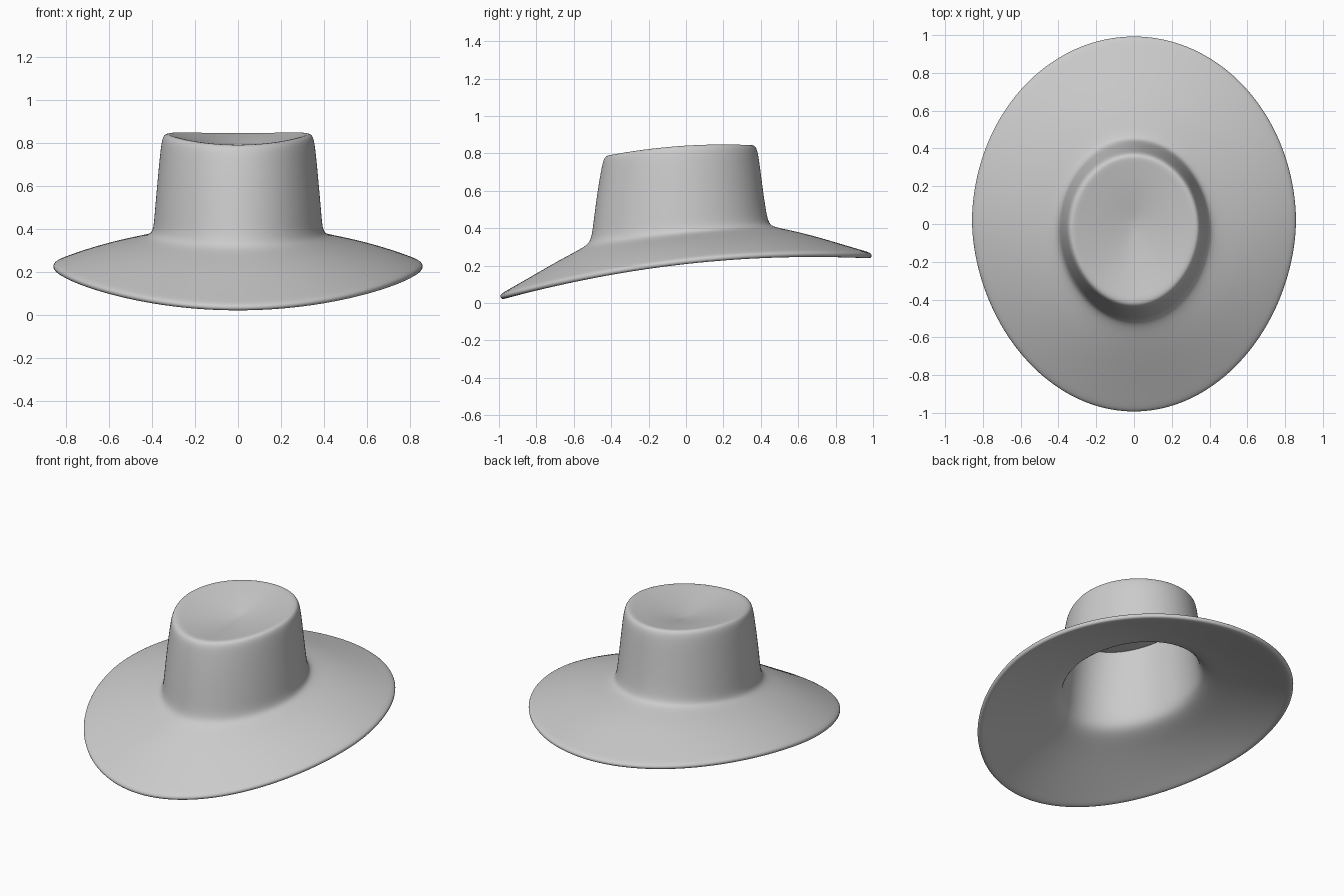
import bpy
import bmesh
from math import sin, cos, pi

cube = bpy.data.objects.get("Cube")
if cube:
    bpy.data.objects.remove(cube, do_unlink=True)

SEGMENTS = 48

# Each ring: half width, front y, back y, then height at front, side and back
crown_top = [
    (.10, -.13, .10, .765, .785, .79),
    (.20, -.26, .22, .775, .81, .82),
    (.29, -.37, .325, .787, .832, .84),
    (.33, -.415, .36, .793, .844, .848),
]
crown_wall = [
    (.35, -.437, .378, .78, .83, .83),
    (.36, -.45, .39, .74, .78, .78),
    (.377, -.477, .41, .58, .6, .62),
    (.389, -.497, .43, .42, .46, .48),
    (.395, -.508, .445, .335, .385, .425),
]
brim = [
    (.425, -.54, .47, .30, .36, .405),
    (.56, -.66, .61, .24, .335, .38),
    (.72, -.84, .80, .135, .29, .325),
    (.83, -.96, .95, .067, .25, .28),
    (.868, -1.004, 1.002, .042, .233, .266),
]


def add_ring(bm, ring):
    """Egg-shaped ring whose height follows a smooth front-to-back curve."""
    half_width, front, back, z_front, z_side, z_back = ring
    centre, half_length = (front + back) / 2, (back - front) / 2
    tilt = (z_back - z_front) / 2
    bend = (z_back + z_front) / 2 - z_side
    verts = []
    for i in range(SEGMENTS):
        angle = 2 * pi * i / SEGMENTS
        s = sin(angle)
        narrowing = 1 - .05 * max(0, -s)
        verts.append(bm.verts.new((
            half_width * cos(angle) * narrowing,
            centre + half_length * s,
            z_side + tilt * s + bend * s * s)))
    return verts


# Loft the felt shell outwards from the dent in the crown
bm = bmesh.new()
rings = [add_ring(bm, ring) for ring in crown_top + crown_wall + brim]
dent = bm.verts.new((0, 0, .765))
for i in range(SEGMENTS):
    j = (i + 1) % SEGMENTS
    bm.faces.new((dent, rings[0][i], rings[0][j]))
    for inner, outer in zip(rings, rings[1:]):
        bm.faces.new((inner[i], outer[i], outer[j], inner[j]))
mesh = bpy.data.meshes.new("hat")
bm.to_mesh(mesh)
bm.free()
hat = bpy.data.objects.new("hat", mesh)
bpy.context.collection.objects.link(hat)

# Plain grey felt
felt = bpy.data.materials.new("grey felt")
felt.use_nodes = True
grey = (.6, .6, .6, 1)
felt.diffuse_color = grey
felt.node_tree.nodes["Principled BSDF"].inputs["Base Color"].default_value = grey
mesh.materials.append(felt)

# Felt thickness towards the inside, then a rounded smooth surface
shell = hat.modifiers.new("felt thickness", "SOLIDIFY")
shell.thickness = .035
shell.offset = -1
smooth = hat.modifiers.new("smooth", "SUBSURF")
smooth.levels = smooth.render_levels = 2
mesh.polygons.foreach_set("use_smooth", [True] * len(mesh.polygons))
